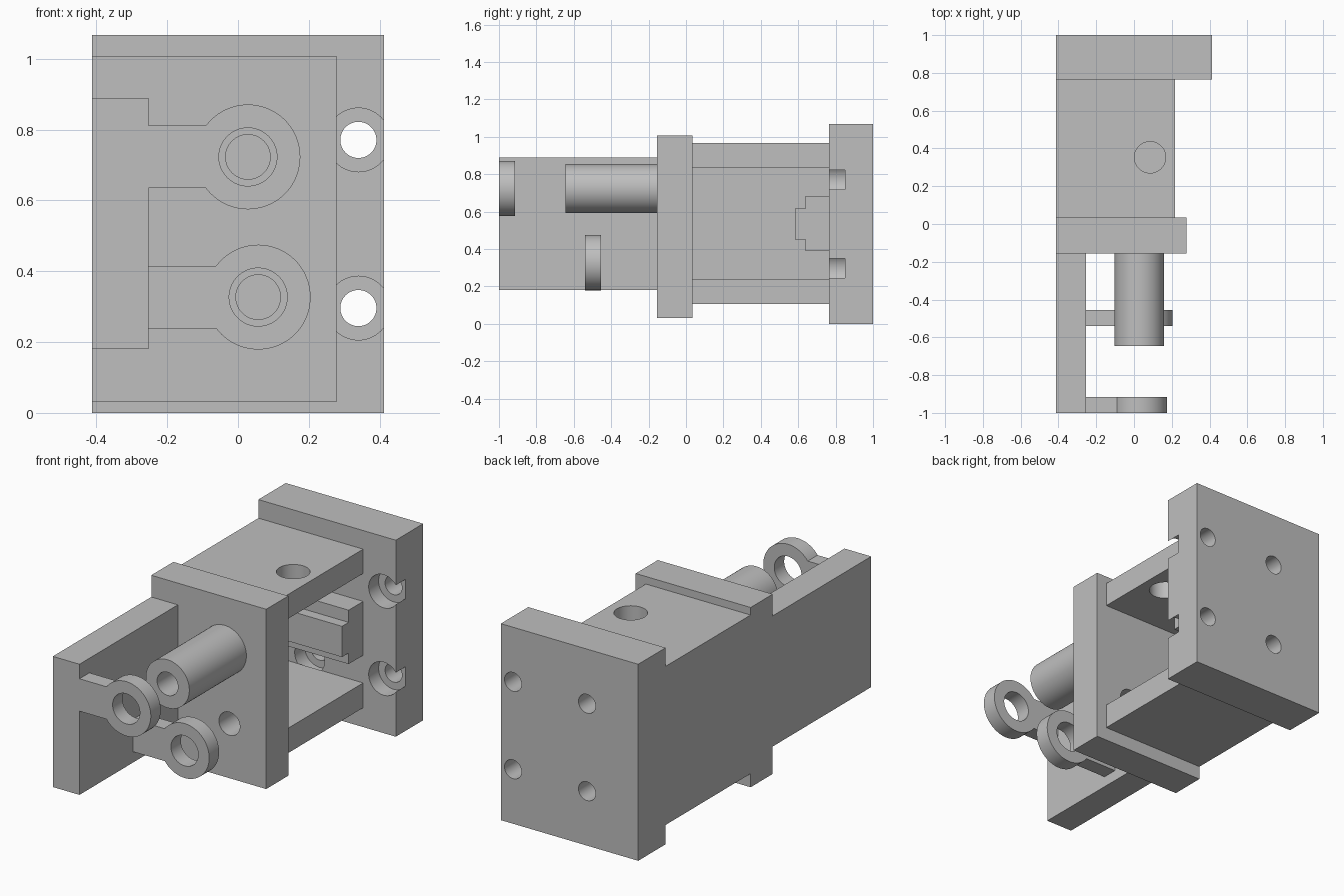
import bpy
import bmesh
from math import pi, sin, cos, asin, radians

cube = bpy.data.objects.get("Cube")
if cube:
    bpy.data.objects.remove(cube, do_unlink=True)

grey = bpy.data.materials.new("plain grey")
grey.use_nodes = True
grey.diffuse_color = (0.52, 0.52, 0.52, 1)
grey.node_tree.nodes["Principled BSDF"].inputs["Base Color"].default_value = (0.52, 0.52, 0.52, 1)


def arc(cu, cv, r, start=0.0, end=2 * pi, steps=64, closed=True):
    count = steps if closed else steps + 1
    angles = [start + (end - start) * i / steps for i in range(count)]
    return [(cu + r * cos(a), cv + r * sin(a)) for a in angles]


def rect(u0, u1, v0, v1):
    return [(u0, v0), (u1, v0), (u1, v1), (u0, v1)]


def prism(name, profile, axis, lo, hi):
    """Extrude a 2D outline along an axis; the outline uses the other two axes in order."""
    place = {"x": lambda u, v, w: (w, u, v),
             "y": lambda u, v, w: (u, w, v),
             "z": lambda u, v, w: (u, v, w)}[axis]
    bm = bmesh.new()
    ends = [[bm.verts.new(place(u, v, w)) for u, v in profile] for w in (lo, hi)]
    for ring in ends:
        bm.faces.new(ring)
    n = len(profile)
    for i in range(n):
        j = (i + 1) % n
        bm.faces.new((ends[0][i], ends[0][j], ends[1][j], ends[1][i]))
    bmesh.ops.recalc_face_normals(bm, faces=bm.faces)
    mesh = bpy.data.meshes.new(name)
    bm.to_mesh(mesh)
    bm.free()
    mesh.materials.append(grey)
    obj = bpy.data.objects.new(name, mesh)
    bpy.context.collection.objects.link(obj)
    return obj


def select(obj):
    bpy.ops.object.select_all(action="DESELECT")
    obj.select_set(True)
    bpy.context.view_layer.objects.active = obj


def drill(obj, axis, u, v, r, lo, hi):
    cutter = prism("cutter", arc(u, v, r), axis, lo, hi)
    cutter.hide_render = True
    mod = obj.modifiers.new("hole", "BOOLEAN")
    mod.operation = "DIFFERENCE"
    mod.solver = "EXACT"
    mod.object = cutter
    select(obj)
    bpy.ops.object.modifier_apply(modifier=mod.name)
    bpy.data.objects.remove(cutter, do_unlink=True)


side, inner = -0.413, -0.253    # outer and inner face of the long side wall
parts = []

# Back plate with four counterbored screw holes
plate = prism("back_plate", rect(side, 0.413, 0, 1.068), "y", 0.765, 1)
for x in (-0.105, 0.34):
    for z in (0.296, 0.771):
        drill(plate, "y", x, z, 0.09, 0.7, 0.85)
        drill(plate, "y", x, z, 0.051, 0.7, 1.1)
parts.append(plate)

# Housing open towards the +x side, with a round port in its roof
housing = prism("housing", [(side, 0.105), (0.217, 0.105), (0.217, 0.24), (inner, 0.24),
                            (inner, 0.835), (0.217, 0.835), (0.217, 0.967), (side, 0.967)],
                "y", 0.035, 0.765)
drill(housing, "z", 0.085, 0.353, 0.083, 0.7, 1.1)
parts.append(housing)

# Stepped rail inside the housing
parts.append(prism("inner_rail", [(0.765, 0.39), (0.64, 0.39), (0.64, 0.45), (0.583, 0.45),
                                  (0.583, 0.617), (0.64, 0.617), (0.64, 0.683), (0.765, 0.683)],
                   "x", inner, 0.217))

# Flange with a hole facing the lower eye
upper, lower = (0.028, 0.723), (0.057, 0.327)
flange = prism("flange", rect(side, 0.278, 0.031, 1.008), "y", -0.155, 0.035)
drill(flange, "y", *lower, 0.063, -0.3, 0.1)
parts.append(flange)

# Side arm and hollow tube in front of the flange
parts.append(prism("side_arm", rect(side, inner, 0.18, 0.89), "y", -1, -0.155))
tube = prism("tube", arc(*upper, 0.131), "y", -0.645, -0.155)
drill(tube, "y", *upper, 0.063, -0.8, -0.1)
parts.append(tube)

# Two guide eyes, each a ring on a short arm
for name, (x, z), y0, y1 in (("upper_eye", upper, -1, -0.915),
                             ("lower_eye", lower, -0.54, -0.455)):
    r, half = 0.148, 0.088
    turn = pi - asin(half / r)
    outline = arc(x, z, r, -turn, turn, closed=False) + [(inner, z + half), (inner, z - half)]
    eye = prism(name, outline, "y", y0, y1)
    drill(eye, "y", x, z, 0.082, y0 - 0.1, y1 + 0.1)
    parts.append(eye)

for part in parts:
    select(part)
    bpy.ops.object.shade_smooth_by_angle(angle=radians(25))
